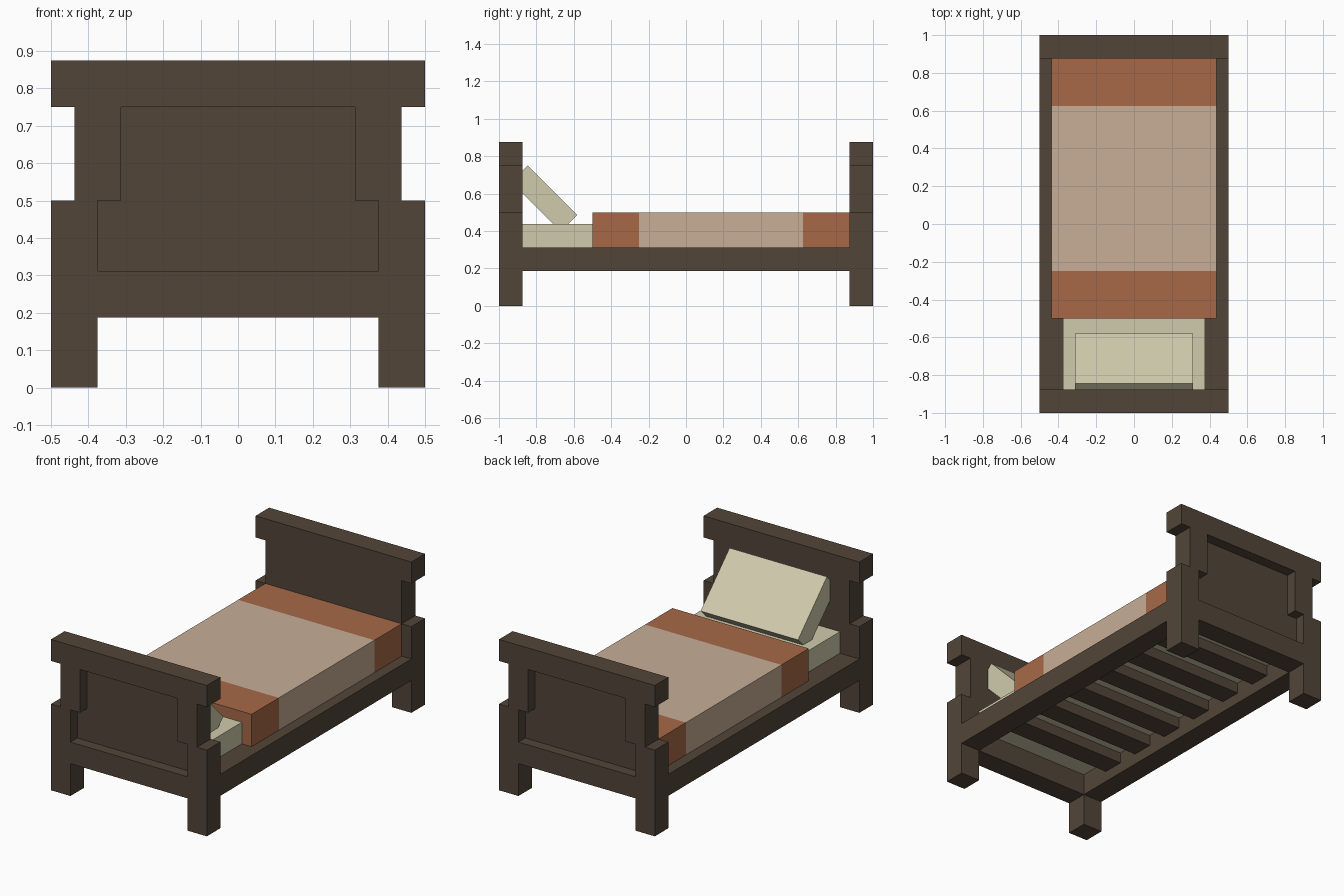
import bpy
import bmesh
from mathutils import Matrix, Vector

if "Cube" in bpy.data.objects:
    bpy.data.objects.remove(bpy.data.objects["Cube"])

U = 1 / 16  # modelling unit


def material(name, srgb):
    m = bpy.data.materials.new(name)
    lin = [((c / 255 + 0.055) / 1.055) ** 2.4 for c in srgb]
    m.diffuse_color = (*lin, 1)
    m.use_nodes = True
    m.node_tree.nodes["Principled BSDF"].inputs["Base Color"].default_value = m.diffuse_color
    return m


WOOD = material("dark_wood", (82, 69, 56))
CREAM = material("cream_linen", (208, 203, 172))
RUST = material("rust_wool", (167, 105, 72))
TAN = material("tan_wool", (200, 174, 151))


def finish(name, bm, mat):
    bmesh.ops.recalc_face_normals(bm, faces=bm.faces)
    me = bpy.data.meshes.new(name)
    bm.to_mesh(me)
    bm.free()
    me.materials.append(mat)
    ob = bpy.data.objects.new(name, me)
    bpy.context.collection.objects.link(ob)
    return ob


def box(name, x, y, z, mat):
    """Box from (min, max) ranges given in modelling units."""
    lo, hi = (Vector(v) * U for v in zip(x, y, z))
    size = hi - lo
    bm = bmesh.new()
    bmesh.ops.create_cube(bm, size=1, matrix=Matrix.Translation((lo + hi) / 2)
                          @ Matrix.Diagonal((*size, 1)))
    return finish(name, bm, mat)


def prism(name, outline, y, mat):
    """Extrude an x-z outline along y."""
    bm = bmesh.new()
    face = bm.faces.new([bm.verts.new((px * U, y[0] * U, pz * U)) for px, pz in outline])
    ext = bmesh.ops.extrude_face_region(bm, geom=[face])
    moved = [v for v in ext["geom"] if isinstance(v, bmesh.types.BMVert)]
    bmesh.ops.translate(bm, verts=moved, vec=(0, (y[1] - y[0]) * U, 0))
    return finish(name, bm, mat)


# Head and foot boards: posts, rails and a panel recessed on the outer face
for end, s in (("head", -1), ("foot", 1)):
    depth = sorted((14 * s, 16 * s))
    for side, k in (("left", -1), ("right", 1)):
        box(f"{end}_{side}_leg", sorted((6 * k, 8 * k)), depth, (0, 8), WOOD)
        box(f"{end}_{side}_upper_post", sorted((5 * k, 7 * k)), depth, (8, 12), WOOD)
    box(f"{end}_top_rail", (-8, 8), depth, (12, 14), WOOD)
    box(f"{end}_bottom_rail", (-6, 6), depth, (3, 5), WOOD)
    inner = sorted((14 * s, 15 * s))
    prism(f"{end}_panel", [(-6, 5), (6, 5), (6, 8), (5, 8), (5, 12),
                           (-5, 12), (-5, 8), (-6, 8)], inner, WOOD)

# Side rails
for side, k in (("left", -1), ("right", 1)):
    box(f"{side}_side_rail", sorted((6 * k, 8 * k)), (-14, 14), (3, 5), WOOD)

# Slats under the mattress
for i in range(6):
    y0 = -11 + 4 * i
    box(f"slat_{i + 1}", (-6, 6), (y0, y0 + 2), (4, 5), WOOD)

# Mattress
box("mattress", (-6, 6), (-14, 14), (5, 7), CREAM)

# Blanket draped over the mattress, in three bands
drape = [(-7, 5), (-6, 5), (-6, 7), (6, 7), (6, 5), (7, 5), (7, 8), (-7, 8)]
prism("blanket_head_band", drape, (-8, -4), RUST)
prism("blanket_middle", drape, (-4, 10), TAN)
prism("blanket_foot_band", drape, (10, 14), RUST)

# Pillow leaning against the headboard
pillow = box("pillow", (-5, 5), (-3, 3), (-1, 1), CREAM)
pillow.data.transform(Matrix.Translation((0, -0.757, 0.574))
                      @ Matrix.Rotation(-0.7854, 4, 'X'))
